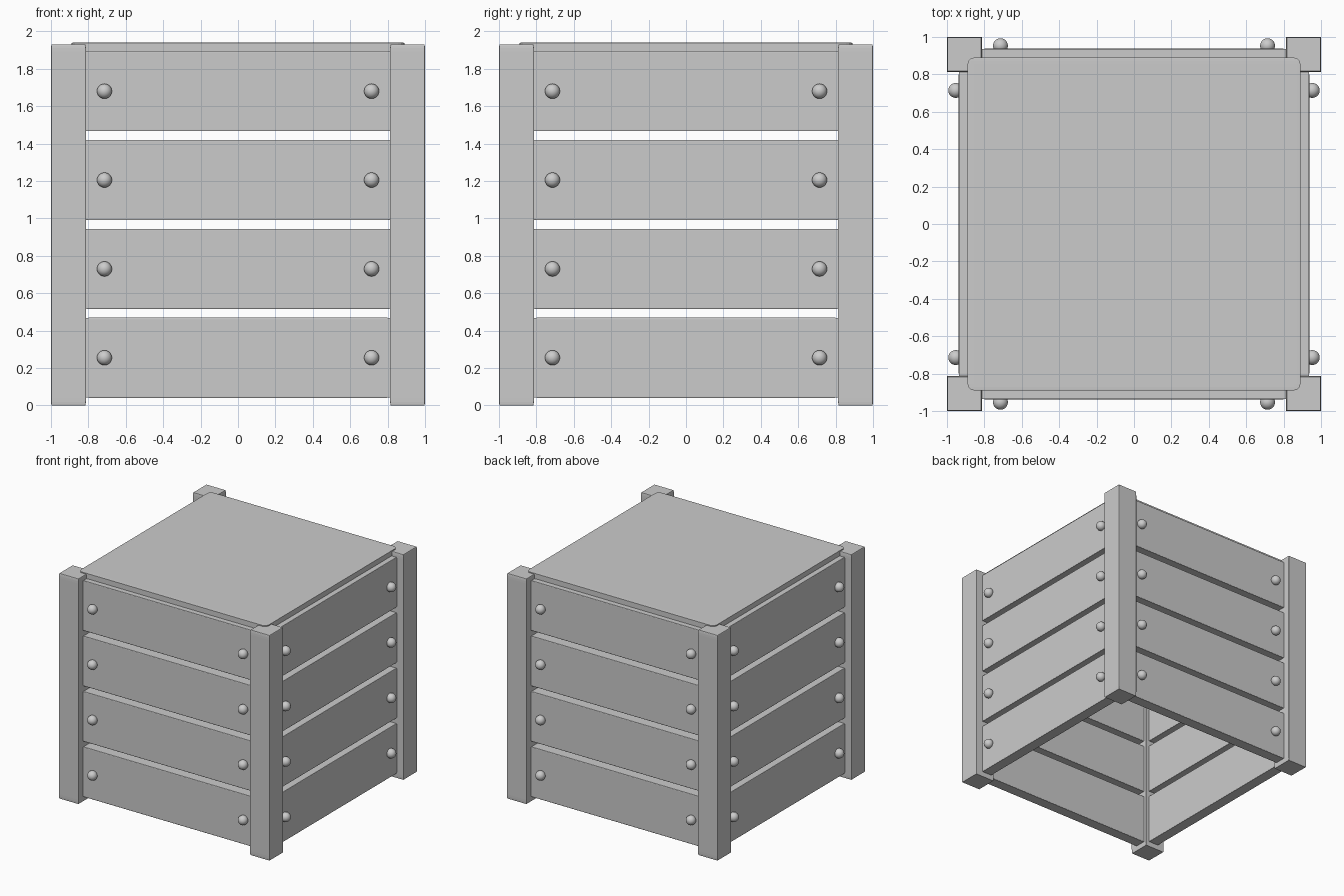
import bpy
from math import pi
from mathutils import Matrix

if "Cube" in bpy.data.objects:
    bpy.data.objects.remove(bpy.data.objects["Cube"])


def box(name, lo, hi, turn=0.0):
    """Box between two corners; the bevel stretches with the box proportions."""
    size = [b - a for a, b in zip(lo, hi)]
    mid = [(a + b) / 2 for a, b in zip(lo, hi)]
    bpy.ops.mesh.primitive_cube_add(size=1)
    ob = bpy.context.object
    ob.name = name
    ob.matrix_world = (Matrix.Rotation(turn, 4, 'Z') @ Matrix.Translation(mid)
                       @ Matrix.Diagonal((*size, 1)))
    bevel = ob.modifiers.new("soft_edges", 'BEVEL')
    bevel.width = 0.02
    bevel.segments = 3
    return ob


def bolt(name, loc, turn):
    bpy.ops.mesh.primitive_uv_sphere_add(segments=24, ring_count=12, radius=0.04)
    ob = bpy.context.object
    ob.name = name
    ob.matrix_world = Matrix.Rotation(turn, 4, 'Z') @ Matrix.Translation(loc)
    bpy.ops.object.shade_smooth()


for side in range(4):
    turn = side * pi / 2

    # Corner post
    box("corner_post", (-1, -1, 0), (-0.813, -0.813, 1.93), turn)

    # Four side planks, each with a bolt near both ends
    for row in range(4):
        z = 0.255 + row * 0.475
        box("side_plank", (-0.83, -0.937, z - 0.214), (0.83, -0.842, z + 0.214), turn)
        for x in (-0.714, 0.714):
            bolt("bolt", (x, -0.953, z), turn)

# Lid panel
box("lid", (-0.89, -0.89, 1.86), (0.89, 0.89, 1.94))
